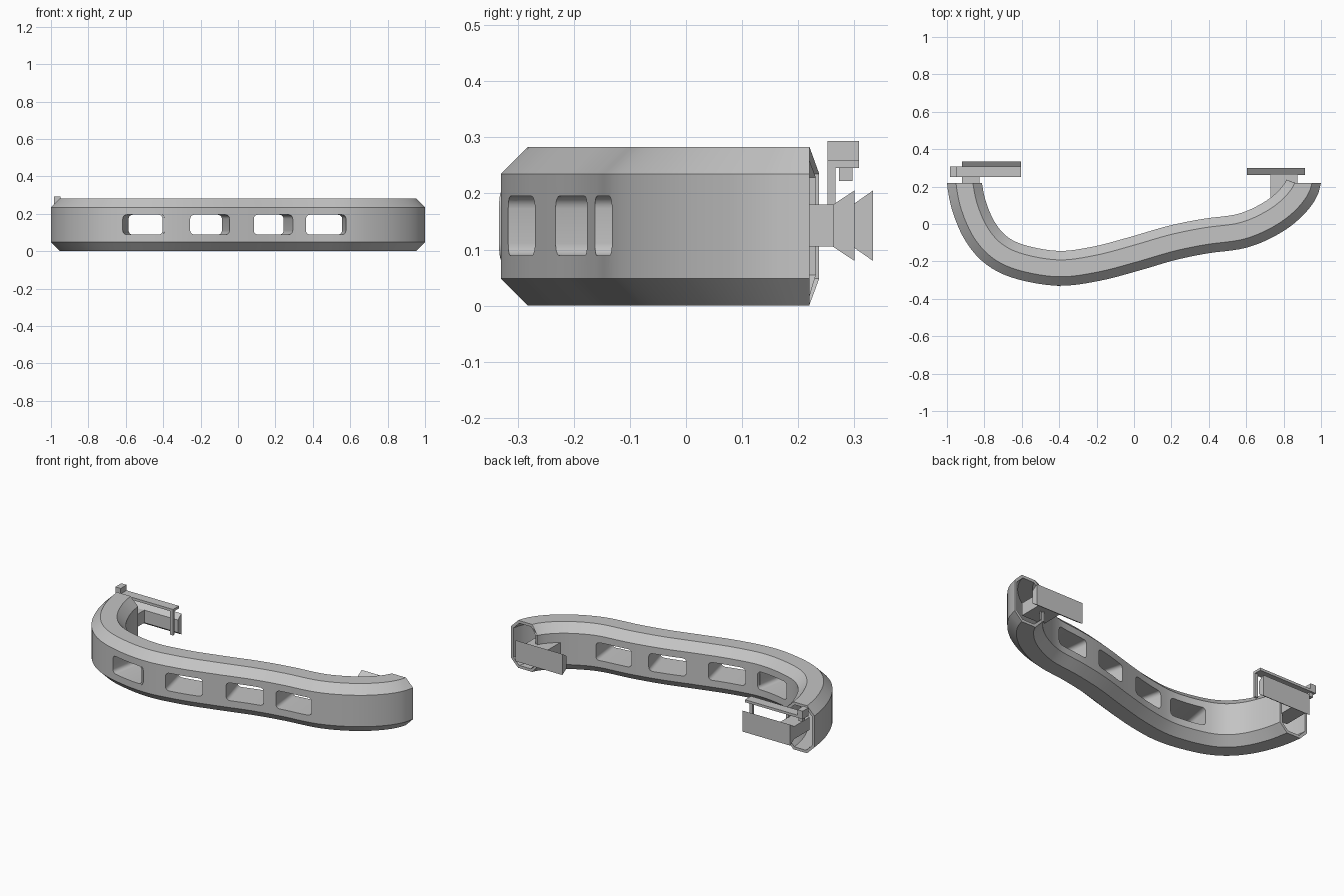
import bpy, bmesh, math
from mathutils import Vector, Matrix
from mathutils.geometry import interpolate_bezier

cube = bpy.data.objects.get("Cube")
if cube:
    bpy.data.objects.remove(cube, do_unlink=True)

GREY = (0.55, 0.55, 0.55, 1)
mat = bpy.data.materials.new("plain_grey")
mat.use_nodes = True
mat.diffuse_color = GREY
mat.node_tree.nodes["Principled BSDF"].inputs["Base Color"].default_value = GREY

HEIGHT, HALF, CHAMFER, WALL = 0.283, 0.093, 0.048, 0.016


def add_object(name, bm):
    bmesh.ops.recalc_face_normals(bm, faces=bm.faces)
    mesh = bpy.data.meshes.new(name)
    bm.to_mesh(mesh)
    bm.free()
    mesh.materials.append(mat)
    obj = bpy.data.objects.new(name, mesh)
    bpy.context.collection.objects.link(obj)
    return obj


def select_only(obj):
    bpy.ops.object.select_all(action='DESELECT')
    obj.select_set(True)
    bpy.context.view_layer.objects.active = obj


def loft(bm, rings, closed=False):
    """Skin a list of equal vertex rings with quads."""
    pairs = list(zip(rings, rings[1:]))
    if closed:
        pairs.append((rings[-1], rings[0]))
    for a, b in pairs:
        for i in range(len(a)):
            j = (i + 1) % len(a)
            bm.faces.new((a[i], a[j], b[j], b[i]))


def box(name, x, y, z):
    bm = bmesh.new()
    bmesh.ops.create_cube(bm, size=1)
    for v in bm.verts:
        v.co = [r[0] if c < 0 else r[1] for c, r in zip(v.co, (x, y, z))]
    return add_object(name, bm)


def wedge(name, x, y):
    """Plate that flares in height towards the back."""
    bm = bmesh.new()
    profile = [(y[0], 0.105), (y[1], 0.08), (y[1], 0.205), (y[0], 0.18)]
    rings = [[bm.verts.new((px, py, pz)) for py, pz in profile] for px in x]
    loft(bm, rings)
    for ring in rings:
        bm.faces.new(ring)
    return add_object(name, bm)


# Centreline of the bent tube
path = [Vector((x, y, 0)) for x, y in [
    (-0.907, 0.22), (-0.88, 0.09), (-0.82, -0.045), (-0.73, -0.145),
    (-0.6, -0.205), (-0.4, -0.237), (-0.2, -0.212), (0, -0.16),
    (0.2, -0.102), (0.38, -0.065), (0.58, -0.036), (0.74, 0.035),
    (0.85, 0.125), (0.907, 0.22)]]
ends = [path[0] + Vector((-0.01, 0.12, 0))] + path + [path[-1] + Vector((0.01, 0.12, 0))]
samples = []
for k in range(1, len(path)):
    p0, p1, p2, p3 = ends[k - 1:k + 3]
    samples += interpolate_bezier(p1, p1 + (p2 - p0) / 6, p2 - (p3 - p1) / 6, p2, 7)[:-1]
samples.append(path[-1])

tangents = [(samples[min(i + 1, len(samples) - 1)] - samples[max(i - 1, 0)]).normalized()
            for i in range(len(samples))]
tangents[0], tangents[-1] = Vector((0, -1, 0)), Vector((0, 1, 0))


def octagon(inset):
    w, c = HALF - inset, CHAMFER - inset * 0.58
    lo, hi = inset, HEIGHT - inset
    return [(w, lo + c), (w, hi - c), (w - c, hi), (c - w, hi),
            (-w, hi - c), (-w, lo + c), (c - w, lo), (w - c, lo)]


# Hollow chamfered tube, outer skin and inner skin joined at both ends
bm = bmesh.new()
skins = []
for inset in (0, WALL):
    skins.append([[bm.verts.new(p + Vector((t.y, -t.x, 0)) * u + Vector((0, 0, z)))
                   for u, z in octagon(inset)] for p, t in zip(samples, tangents)])
loft(bm, skins[0] + skins[1][::-1], closed=True)
tube = add_object("curved_tube", bm)


def rounded_rect(w, h, r, steps=5):
    pts = []
    for q, (sx, sy) in enumerate([(1, 1), (-1, 1), (-1, -1), (1, -1)]):
        for s in range(steps + 1):
            a = math.pi / 2 * (q + s / steps)
            pts.append((sx * (w / 2 - r) + r * math.cos(a), sy * (h / 2 - r) + r * math.sin(a)))
    return pts


def prism_rings(bm, frame, grow, depth):
    pts = rounded_rect(0.216 + 2 * grow, 0.106 + 2 * grow, 0.022 + grow)
    return [[bm.verts.new(frame @ Vector((u, d, v))) for u, v in pts] for d in (-depth, depth)]


# Windows: cut through the tube, each lined with a sleeve
smooth_parts = [tube]
for n, wx in enumerate((-0.495, -0.17, 0.163, 0.46), 1):
    i = min(range(len(samples)), key=lambda k: abs(samples[k].x - wx))
    t = tangents[i]
    centre = samples[i] + t * ((wx - samples[i].x) / t.x)
    frame = Matrix.Translation(centre + Vector((0, 0, 0.142))) @ \
        Matrix.Rotation(math.atan2(t.y, t.x), 4, 'Z')
    bm = bmesh.new()
    rings = prism_rings(bm, frame, 0, 0.15)
    loft(bm, rings)
    for ring in rings:
        bm.faces.new(ring)
    cutter = add_object("window_cutter", bm)
    cutter.hide_render = True
    select_only(tube)
    mod = tube.modifiers.new("window", 'BOOLEAN')
    mod.operation, mod.solver, mod.object = 'DIFFERENCE', 'EXACT', cutter
    bpy.ops.object.modifier_apply(modifier=mod.name)
    bpy.data.objects.remove(cutter, do_unlink=True)

    bm = bmesh.new()
    inner = prism_rings(bm, frame, 0, HALF - 0.006)
    outer = prism_rings(bm, frame, 0.01, HALF - 0.006)
    loft(bm, inner + outer[::-1], closed=True)
    smooth_parts.append(add_object(f"window_sleeve_{n}", bm))

for obj in smooth_parts:
    select_only(obj)
    bpy.ops.object.shade_smooth_by_angle(angle=math.radians(25))

# Left bracket
box("left_stub", (0.73, 0.875), (0.13, 0.262), (0.105, 0.18))
wedge("left_flared_plate", (0.605, 0.915), (0.262, 0.30))

# Right bracket with the rail above it
box("right_stub", (-0.92, -0.825), (0.15, 0.297), (0.105, 0.18))
wedge("right_flared_plate", (-0.92, -0.605), (0.297, 0.333))
box("rail", (-0.96, -0.605), (0.252, 0.308), (0.245, 0.26))
box("rail_end_block", (-0.985, -0.95), (0.252, 0.308), (0.245, 0.293))
box("rail_post", (-0.625, -0.605), (0.252, 0.266), (0.105, 0.25))
box("rail_peg", (-0.975, -0.95), (0.273, 0.297), (0.222, 0.248))
